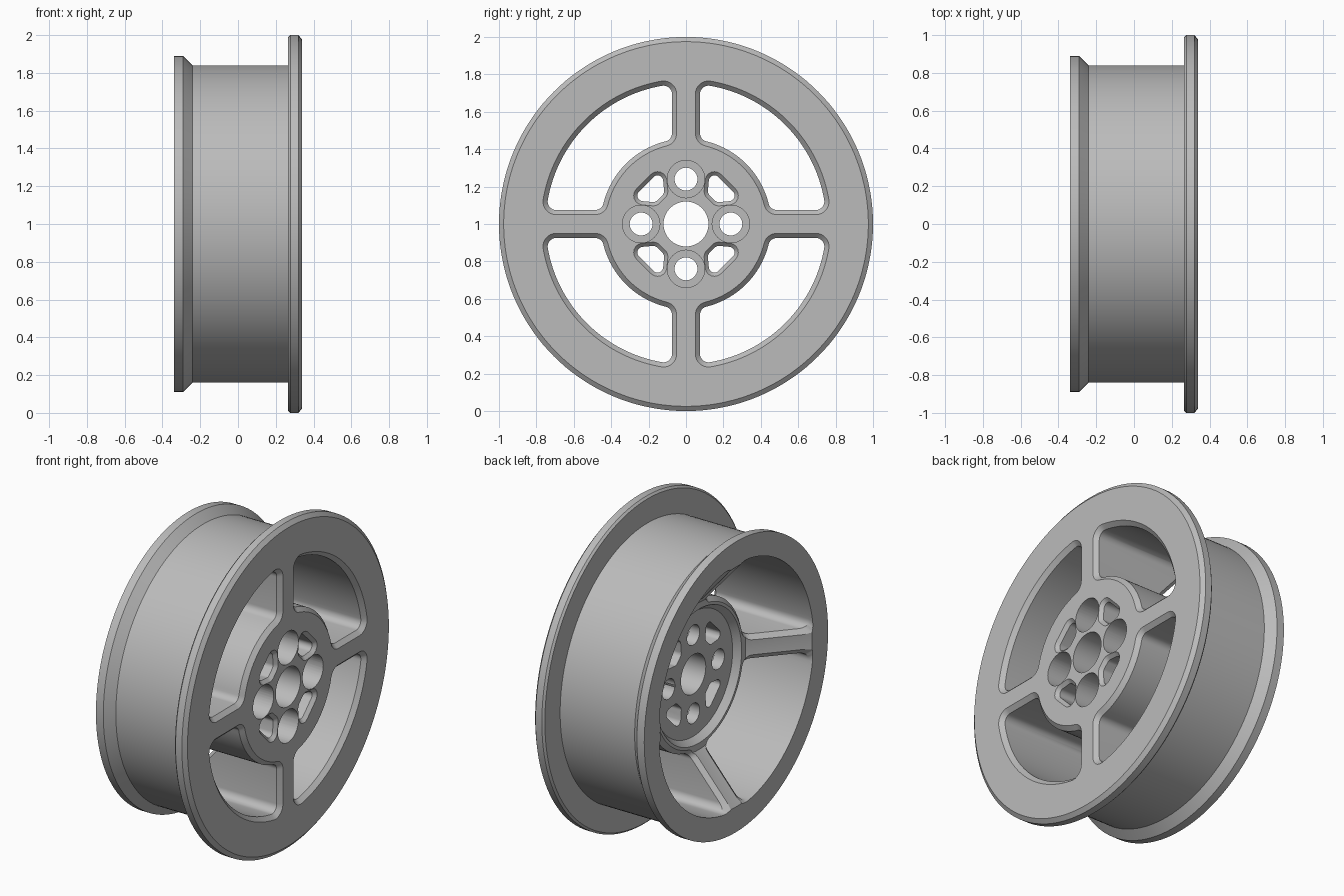
import bpy, bmesh, math
from math import cos, sin, pi, atan2, sqrt

if "Cube" in bpy.data.objects:
    bpy.data.objects.remove(bpy.data.objects["Cube"])

metal = bpy.data.materials.new("grey metal")
metal.use_nodes = True
GREY = (0.5, 0.5, 0.5, 1)
metal.diffuse_color = GREY
metal.node_tree.nodes["Principled BSDF"].inputs["Base Color"].default_value = GREY


def loft(name, loops, cyclic=False):
    """Skin equal-length closed loops; cap the ends unless the loops wrap round."""
    bm = bmesh.new()
    rings = [[bm.verts.new(p) for p in loop] for loop in loops]
    n = len(rings[0])
    pairs = list(zip(rings, rings[1:])) + ([(rings[-1], rings[0])] if cyclic else [])
    for a, b in pairs:
        for i in range(n):
            j = (i + 1) % n
            bm.faces.new((a[i], a[j], b[j], b[i]))
    if not cyclic:
        bm.faces.new(rings[0])
        bm.faces.new(rings[-1])
    bmesh.ops.recalc_face_normals(bm, faces=bm.faces)
    mesh = bpy.data.meshes.new(name)
    bm.to_mesh(mesh)
    bm.free()
    obj = bpy.data.objects.new(name, mesh)
    bpy.context.collection.objects.link(obj)
    obj.location.z = 1
    return obj


def arc(cy, cz, r, a0, a1, n=8):
    return [(cy + r * cos(a0 + (a1 - a0) * i / n), cz + r * sin(a0 + (a1 - a0) * i / n))
            for i in range(n + 1)]


def turn(points, a):
    return [(y * cos(a) - z * sin(a), y * sin(a) + z * cos(a)) for y, z in points]


def at_x(points, x):
    return [(x, y, z) for y, z in points]


# Section of the wheel as (x, radius), revolved around the x axis
LIP, HUB, BORE = 0.735, 0.45, 0.75
BACK, HUB_BACK, FACE = -0.34, -0.09, 0.34
profile = [(FACE, 0.12), (FACE, 0.975), (0.32, 1), (0.277, 1), (0.265, 0.988),
           (0.265, 0.84), (-0.24, 0.84), (-0.29, 0.89), (BACK, 0.89), (BACK, LIP),
           (HUB_BACK, HUB), (HUB_BACK, 0.41), (-0.05, 0.38), (-0.05, 0.12)]
SEG = 144
wheel = loft("wheel", [[(x, r * cos(2 * pi * k / SEG), r * sin(2 * pi * k / SEG))
                        for x, r in profile] for k in range(SEG)], cyclic=True)
wheel.data.materials.append(metal)


def window(d):
    """Opening between two spokes, grown outward by d, with rounded corners."""
    f, w, outer, inner = 0.045 + d, 0.075 - d, BORE + d, 0.455 - d
    c = w + f
    so, si = sqrt((outer - f) ** 2 - c * c), sqrt((inner + f) ** 2 - c * c)
    ao, ai = atan2(c, so), atan2(c, si)
    return (arc(so, c, f, -pi / 2, ao) + arc(0, 0, outer, ao, pi / 2 - ao, 40)[1:-1]
            + arc(c, so, f, pi / 2 - ao, pi) + arc(c, si, f, pi, 1.5 * pi - ai)
            + arc(0, 0, inner, pi / 2 - ai, ai, 28)[1:-1]
            + arc(si, c, f, pi + ai, 1.5 * pi))


def spoke_back(points, depth):
    """Lay a loop parallel to the sloping back of the spokes, inside the bore."""
    loop = []
    for y, z in points:
        r = math.hypot(y, z)
        t = (min(max(r, HUB), LIP) - HUB) / (LIP - HUB)
        s = min(1, BORE / r)
        loop.append((HUB_BACK + t * (BACK - HUB_BACK) + depth, y * s, z * s))
    return loop


def pocket(f):
    """Lightening hole between two bolt holes: a small quad with a rounded margin."""
    core = [(0.23, 0.152), (0.152, 0.23), (0.147, 0.175), (0.175, 0.147)]
    points = []
    for i, (y, z) in enumerate(core):
        py, pz = core[i - 1]
        ny, nz = core[(i + 1) % 4]
        a0, a1 = atan2(py - y, z - pz), atan2(y - ny, nz - z)
        points += arc(y, z, f, a0, a0 + (a1 - a0) % (2 * pi), 6)
    return points


cutters = []
for q in range(4):
    a = q * pi / 2
    # Spoke windows, chamfered on the face and on the back of the spokes
    back = spoke_back(turn(window(0.055), a), -0.025)
    cutters.append(loft("window_cutter", [
        at_x(turn(window(0.035), a), 0.35), at_x(turn(window(0), a), 0.315),
        spoke_back(turn(window(0), a), 0.03), back,
        [(-0.6, y, z) for x, y, z in back]]))
    # Pockets with a chamfered mouth
    cutters.append(loft("pocket_cutter", [
        at_x(turn(pocket(0.06), a), 0.35), at_x(turn(pocket(0.03), a), 0.32),
        at_x(turn(pocket(0.03), a), -0.3)]))
    # Counterbored bolt holes
    cy, cz = 0.24 * cos(a), 0.24 * sin(a)
    big, small = (arc(cy, cz, r, 0, 2 * pi, 40)[:-1] for r in (0.1, 0.061))
    cutters.append(loft("bolt_cutter", [at_x(big, 0.4), at_x(big, 0.02),
                                        at_x(small, 0.02), at_x(small, -0.3)]))

bpy.context.view_layer.objects.active = wheel
for obj in bpy.context.selected_objects:
    obj.select_set(False)
wheel.select_set(True)
for cutter in cutters:
    mod = wheel.modifiers.new("cut", "BOOLEAN")
    mod.operation, mod.solver, mod.object = "DIFFERENCE", "EXACT", cutter
    bpy.ops.object.modifier_apply(modifier=mod.name)
    bpy.data.objects.remove(cutter)
bpy.ops.object.shade_smooth_by_angle(angle=math.radians(25))
